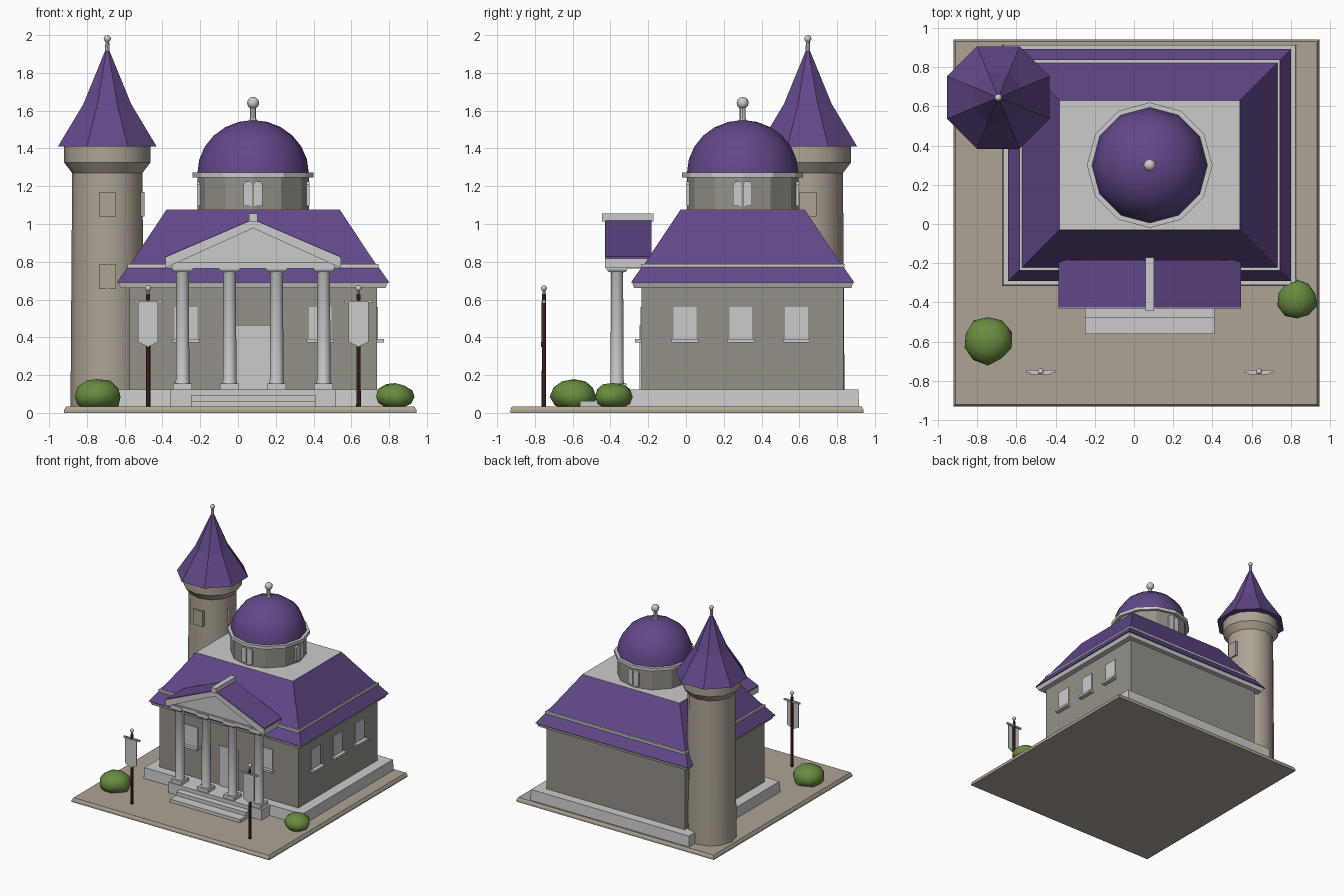
import bpy, bmesh, math, random
from math import cos, sin, pi

if "Cube" in bpy.data.objects:
    bpy.data.objects.remove(bpy.data.objects["Cube"])

random.seed(4)


def material(name, r, g, b):
    m = bpy.data.materials.new(name)
    m.diffuse_color = (r, g, b, 1)
    m.use_nodes = True
    m.node_tree.nodes["Principled BSDF"].inputs["Base Color"].default_value = m.diffuse_color
    return m


PURPLE = material("purple_tile", 0.12, 0.065, 0.25)
STONE = material("warm_stone", 0.42, 0.37, 0.30)
WALL = material("wall_stone", 0.30, 0.285, 0.25)
GREEN = material("leaf", 0.14, 0.26, 0.05)
WOOD = material("dark_wood", 0.06, 0.03, 0.02)


def finish(name, bm, mat=None, smooth=None):
    bmesh.ops.recalc_face_normals(bm, faces=bm.faces)
    me = bpy.data.meshes.new(name)
    bm.to_mesh(me)
    bm.free()
    ob = bpy.data.objects.new(name, me)
    bpy.context.collection.objects.link(ob)
    if mat:
        me.materials.append(mat)
    if smooth:
        bpy.ops.object.select_all(action='DESELECT')
        ob.select_set(True)
        bpy.context.view_layer.objects.active = ob
        bpy.ops.object.shade_smooth_by_angle(angle=math.radians(smooth))
    return ob


def loft(name, rings, mat=None, smooth=None):
    """Skin a stack of equal-length point rings and cap both ends."""
    bm = bmesh.new()
    vs = [[bm.verts.new(p) for p in r] for r in rings]
    n = len(vs[0])
    for a, b in zip(vs, vs[1:]):
        for i in range(n):
            j = (i + 1) % n
            bm.faces.new((a[i], a[j], b[j], b[i]))
    bm.faces.new(vs[0])
    bm.faces.new(vs[-1])
    return finish(name, bm, mat, smooth)


def tiers(name, cx, cy, levels, mat=None):
    """Rectangular stack; each level is half width, half depth, height."""
    return loft(name, [[(cx + sx * a, cy + sy * b, z) for sx, sy in
                        ((-1, -1), (1, -1), (1, 1), (-1, 1))] for a, b, z in levels], mat)


def box(name, x0, x1, y0, y1, z0, z1, mat=None):
    a, b = (x1 - x0) / 2, (y1 - y0) / 2
    return tiers(name, x0 + a, y0 + b, [(a, b, z0), (a, b, z1)], mat)


def lathe(name, cx, cy, profile, n, mat=None, smooth=None, turn=0):
    """Round stack; each profile point is radius, height."""
    return loft(name, [[(cx + r * cos(2 * pi * i / n + turn), cy + r * sin(2 * pi * i / n + turn), z)
                        for i in range(n)] for r, z in profile], mat, smooth)


def prism(name, pts, y0, y1, mat=None):
    """Front (x, z) outline extruded along y."""
    return loft(name, [[(x, y, z) for x, z in pts] for y in (y0, y1)], mat)


def ball(name, x, y, z, r):
    bm = bmesh.new()
    bmesh.ops.create_uvsphere(bm, u_segments=8, v_segments=6, radius=r)
    bmesh.ops.translate(bm, verts=bm.verts, vec=(x, y, z))
    return finish(name, bm, None, 60)


CX, CY = 0.08, 0.30      # centre of the hall
TX, TY = -0.692, 0.645   # centre of the tower

# Ground slab, plinth, portico floor and steps
tiers("ground_slab", 0.012, 0.005, [(0.933, 0.935, 0), (0.933, 0.935, 0.015), (0.922, 0.925, 0.035)], STONE)
tiers("plinth", CX, CY, [(0.75, 0.617, 0.03), (0.745, 0.612, 0.125)])
box("portico_floor", -0.36, 0.52, -0.425, -0.30, 0.03, 0.125)
for i in range(3):
    box("step", -0.25, 0.41, -0.56 + 0.08 * i, -0.31, 0.03, 0.0625 + 0.031 * i)

# Hall walls, cornice and two-stage hipped roof
tiers("hall_walls", CX, CY, [(0.655, 0.535, 0.12), (0.655, 0.535, 0.70)], WALL)
tiers("cornice", CX, CY, [(0.70, 0.575, 0.66), (0.715, 0.585, 0.692)])
tiers("lower_roof", CX, CY, [(0.722, 0.592, 0.69), (0.662, 0.532, 0.775)], PURPLE)
tiers("roof_lip", CX, CY, [(0.664, 0.538, 0.768), (0.664, 0.538, 0.787)])
tiers("upper_roof", CX, CY, [(0.652, 0.523, 0.785), (0.46, 0.33, 1.074)], PURPLE)
tiers("roof_deck", CX, CY, [(0.459, 0.329, 1.06), (0.459, 0.329, 1.077)])

# Drum, ring, dome and finial
lathe("drum", CX, CY, [(0.295, 1.07), (0.295, 1.25)], 12, WALL)
lathe("drum_ring", CX, CY, [(0.32, 1.246), (0.32, 1.272)], 12)
arc = [i * pi / 12 for i in range(6)]
lathe("dome", CX, CY, [(0.295 * cos(a), 1.27 + 0.28 * sin(a)) for a in arc] + [(0.004, 1.55)],
      12, PURPLE, 40)
lathe("dome_finial", CX, CY, [(0.025, 1.535), (0.016, 1.56), (0.016, 1.62)], 8)
ball("dome_finial_ball", CX, CY, 1.641, 0.032)
for k in range(4):
    for s in (-1, 1):
        pane = prism("drum_window", [(s * 0.028 + x, z) for x, z in
                     ((-0.022, 1.095), (0.022, 1.095), (0.022, 1.21), (0.01, 1.226),
                      (-0.01, 1.226), (-0.022, 1.21))], -0.298, -0.27)
        pane.rotation_euler.z = k * pi / 2
        pane.location = (CX, CY, 0)

# Round tower with corbelled top and octagonal flared spire
lathe("tower", TX, TY, [(0.195, 0.0), (0.186, 1.27), (0.228, 1.325), (0.228, 1.41)], 12, STONE, 35)
lathe("spire", TX, TY, [(0.283, 1.41), (0.137, 1.635), (0.011, 1.92)], 8, PURPLE, None, pi / 8)
lathe("spire_finial", TX, TY, [(0.013, 1.90), (0.010, 1.97)], 8)
ball("spire_finial_ball", TX, TY, 1.981, 0.019)
for x, y, z in ((0, -0.177, 0.72), (0, -0.177, 1.105), (0.177, 0, 1.105)):
    a, b = (0.045, 0.02) if x == 0 else (0.02, 0.045)
    box("tower_window", TX + x - a, TX + x + a, TY + y - b, TY + y + b, z - 0.065, z + 0.065, STONE)

# Door and windows with sills
box("door", -0.01, 0.17, -0.245, -0.22, 0.125, 0.465)
for x in (-0.275, 0.435):
    box("front_window", x - 0.06, x + 0.06, -0.242, -0.22, 0.39, 0.56)
    box("front_sill", x - 0.072, x + 0.072, -0.27, -0.22, 0.372, 0.39)
for y in (-0.005, 0.29, 0.585):
    box("side_window", 0.72, 0.742, y - 0.06, y + 0.06, 0.39, 0.56)
    box("side_sill", 0.72, 0.773, y - 0.072, y + 0.072, 0.372, 0.39)

# Portico columns
PY = -0.365
for i in range(4):
    x = CX + (i - 1.5) * 0.249
    tiers("column_base", x, PY, [(0.05, 0.05, 0.125), (0.05, 0.05, 0.155)])
    lathe("column_shaft", x, PY, [(0.042, 0.15), (0.036, 0.175), (0.034, 0.74), (0.042, 0.755)], 10, None, 40)
    tiers("column_capital", x, PY, [(0.045, 0.045, 0.745), (0.055, 0.055, 0.76), (0.055, 0.055, 0.79)])

# Pediment: beam, triangular panel, raking cornice, tiles and ridge
box("portico_beam", CX - 0.43, CX + 0.43, -0.415, -0.22, 0.765, 0.797)
prism("pediment_panel", [(CX - 0.43, 0.79), (CX + 0.43, 0.79), (CX, 0.995)], -0.40, -0.20)


def chevron(low, high, w=0.465):
    return [(CX - w, low[0]), (CX, low[1]), (CX + w, low[0]),
            (CX + w, high[0]), (CX, high[1]), (CX - w, high[0])]


prism("raking_cornice", chevron((0.767, 0.978), (0.822, 1.022)), -0.43, -0.185)
prism("portico_tiles", chevron((0.815, 1.015), (0.827, 1.027), 0.466), -0.425, -0.183, PURPLE)
box("portico_ridge", CX - 0.022, CX + 0.022, -0.445, -0.172, 1.012, 1.055)

# Banner poles
for x in (-0.476, 0.638):
    y = -0.752
    lathe("banner_pole", x, y, [(0.012, 0.03), (0.011, 0.63)], 8, WOOD, 40)
    lathe("pole_tip", x, y, [(0.009, 0.625), (0.007, 0.65)], 8)
    ball("pole_ball", x, y, 0.66, 0.016)
    box("banner_bar", x - 0.075, x + 0.075, y - 0.007, y + 0.007, 0.583, 0.597)
    prism("banner", [(x - 0.053, 0.59), (x - 0.053, 0.375), (x, 0.35), (x + 0.053, 0.375), (x + 0.053, 0.59)],
          y - 0.016, y - 0.008)

# Bushes: jittered blobs flattened at the ground
for x, y, r, top in ((-0.745, -0.592, 0.128, 0.185), (0.832, -0.385, 0.106, 0.162)):
    bm = bmesh.new()
    bmesh.ops.create_icosphere(bm, subdivisions=2, radius=1)
    for v in bm.verts:
        k = random.uniform(0.9, 1.03)
        v.co = (x + v.co.x * r * k, y + v.co.y * r * k,
                max(0.03, 0.085 + v.co.z * (top - 0.085) * k))
    finish("bush", bm, GREEN, 50)
